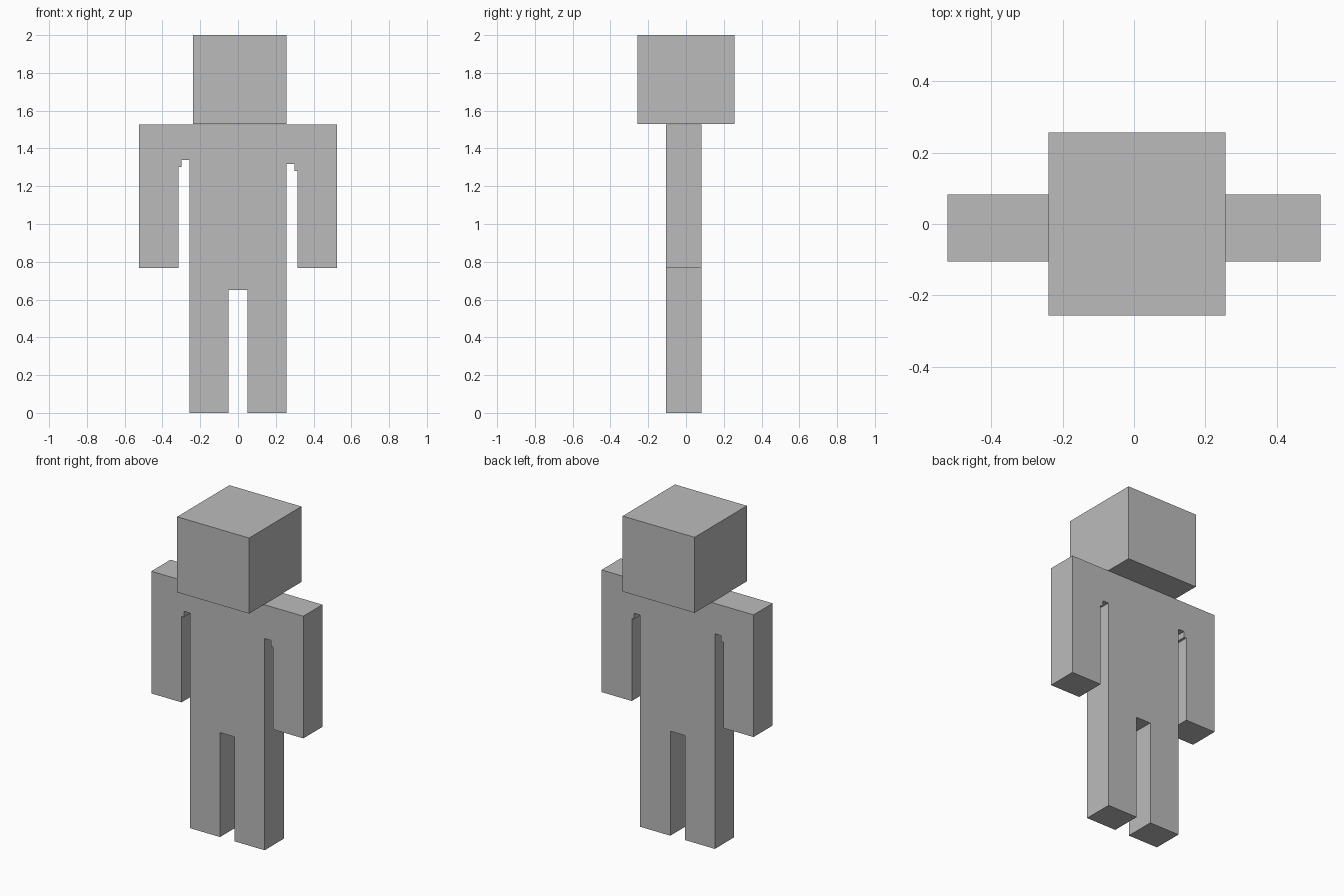
import bpy, bmesh
from mathutils import Matrix, Vector

if "Cube" in bpy.data.objects:
    bpy.data.objects.remove(bpy.data.objects["Cube"])

grey = bpy.data.materials.new("plain grey")
grey.diffuse_color = (0.5, 0.5, 0.5, 1)
grey.use_nodes = True
grey.node_tree.nodes["Principled BSDF"].inputs["Base Color"].default_value = grey.diffuse_color


def add_object(name, bm):
    bmesh.ops.recalc_face_normals(bm, faces=bm.faces)
    mesh = bpy.data.meshes.new(name)
    bm.to_mesh(mesh)
    bm.free()
    mesh.materials.append(grey)
    bpy.context.collection.objects.link(bpy.data.objects.new(name, mesh))


def box(name, low, high):
    low, high = Vector(low), Vector(high)
    bm = bmesh.new()
    bmesh.ops.create_cube(bm, size=1, matrix=Matrix.Translation((low + high) / 2)
                          @ Matrix.Diagonal((*(high - low), 1)))
    add_object(name, bm)


def slab(name, outline, front, back):
    bm = bmesh.new()
    face = bm.faces.new([bm.verts.new((x, front, z)) for x, z in outline])
    ext = bmesh.ops.extrude_face_region(bm, geom=[face])
    verts = [v for v in ext["geom"] if isinstance(v, bmesh.types.BMVert)]
    bmesh.ops.translate(bm, verts=verts, vec=(0, back - front, 0))
    add_object(name, bm)


def half_outline(side, armpit):
    # shoulder, arm, stepped armpit, flank, leg, crotch
    pts = [(0.523, 1.527), (0.523, 0.767), (0.315, 0.767), (0.315, armpit - 0.037),
           (0.299, armpit - 0.037), (0.299, armpit), (0.257, armpit),
           (0.257, 0), (0.05, 0), (0.05, 0.65)]
    return [(side * x, z) for x, z in pts]


# Torso, arms and legs share one flat cut-out; the armpits differ in height
slab("body", half_outline(1, 1.317) + half_outline(-1, 1.338)[::-1], -0.105, 0.083)

# Head sits slightly off centre, just above the shoulders
box("head", (-0.239, -0.257, 1.53), (0.256, 0.257, 2))
